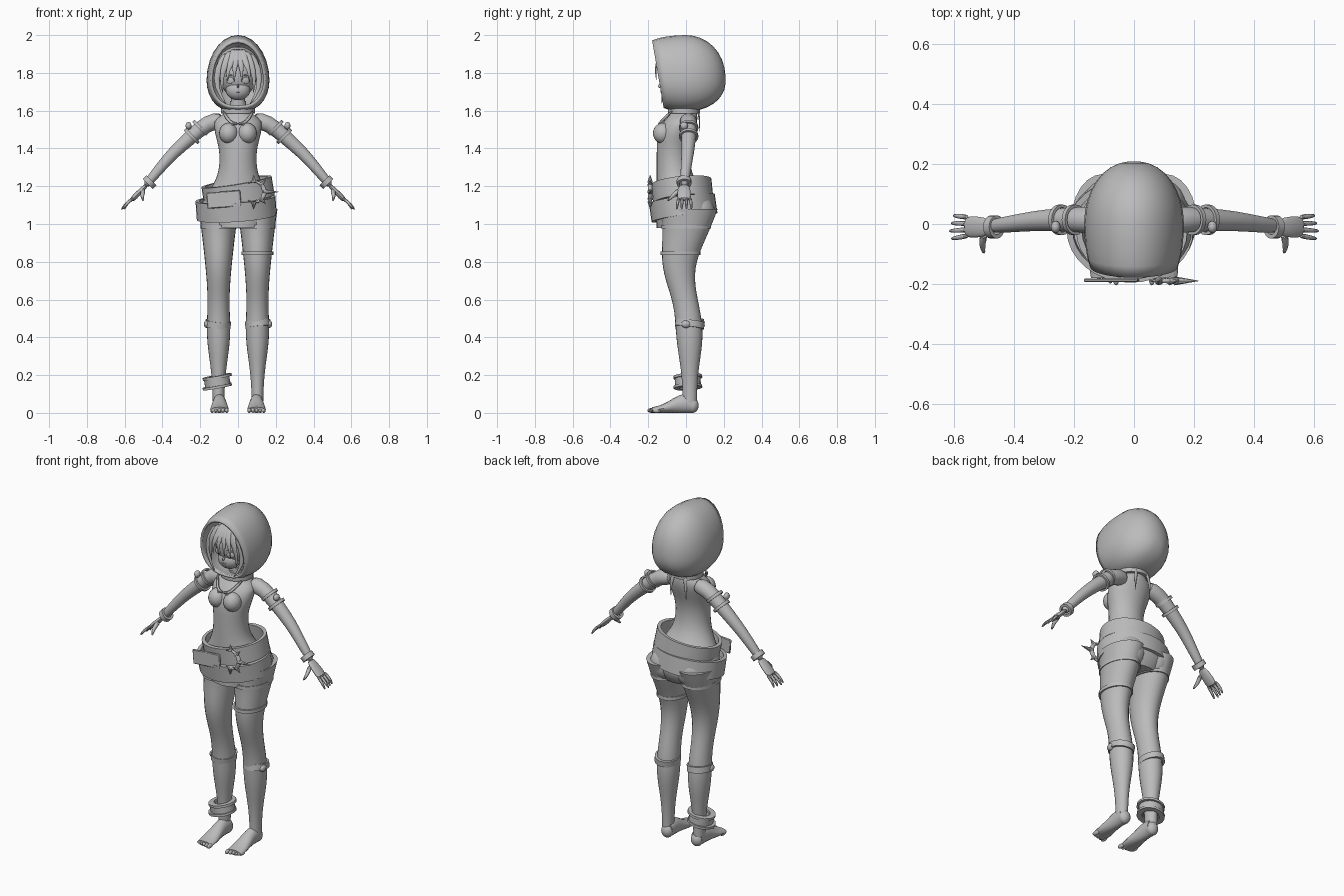
import bpy, bmesh, math
from mathutils import Vector, Euler, Matrix

cube = bpy.data.objects.get("Cube")
if cube:
    bpy.data.objects.remove(cube, do_unlink=True)

SHADE = 0.5
grey = bpy.data.materials.new("plain grey")
grey.use_nodes = True
grey.diffuse_color = (SHADE, SHADE, SHADE, 1)
grey.node_tree.nodes["Principled BSDF"].inputs["Base Color"].default_value = grey.diffuse_color
X, Y, Z = Vector((1, 0, 0)), Vector((0, 1, 0)), Vector((0, 0, 1))
parts = []


def finish(name, bm, subdiv=0):
    bmesh.ops.recalc_face_normals(bm, faces=bm.faces)
    mesh = bpy.data.meshes.new(name)
    bm.to_mesh(mesh)
    bm.free()
    mesh.materials.append(grey)
    part = bpy.data.objects.new(name, mesh)
    bpy.context.collection.objects.link(part)
    parts.append(part)
    if subdiv:
        smooth = part.modifiers.new("smooth", 'SUBSURF')
        smooth.levels = smooth.render_levels = subdiv
    return part


def steps(start, end, count):
    return [start + (end - start) * i / count for i in range(count + 1)]


def bump(value, centre, spread):
    return math.exp(-((value - centre) / spread) ** 2)


def oval(centre, u, v, sides):
    angles = steps(0, math.tau, sides)[:-1]
    return [Vector(centre) + u * math.cos(a) + v * math.sin(a) for a in angles]


def skin(name, rings, open_start=False, wrap=False, subdiv=0):
    bm = bmesh.new()
    loops = [[bm.verts.new(p) for p in ring] for ring in rings]
    if wrap:
        loops.append(loops[0])
    for low, high in zip(loops, loops[1:]):
        for i in range(len(low)):
            bm.faces.new((low[i - 1], low[i], high[i], high[i - 1]))
    if not wrap:
        bm.faces.new(loops[-1])
        if not open_start:
            bm.faces.new(loops[0])
    return finish(name, bm, subdiv)


def sweep(name, points, start, end, s=1, across=Y, flat=1, sides=8, subdiv=1):
    """Tube along points, its radius running evenly from start to end."""
    path = [Vector((s * x, y, z)) for x, y, z in points]
    rings = []
    for i, (p, radius) in enumerate(zip(path, steps(start, end, len(path) - 1))):
        along = (path[min(i + 1, len(path) - 1)] - path[max(i - 1, 0)]).normalized()
        u = (across - along * across.dot(along)).normalized()
        rings.append(oval(p, u * radius, along.cross(u) * radius * flat, sides))
    skin(name, rings, subdiv=subdiv)


def band(name, centre, rx, ry, height, thick=.012, tilt=(0, 0, 0), sides=32):
    turn = Euler(tilt).to_matrix()
    rings = []
    for inset, z in ((0, -height), (0, height), (thick, height), (thick, -height)):
        ring = oval(Z * z / 2, X * (rx - inset), Y * (ry - inset), sides)
        rings.append([turn @ p + Vector(centre) for p in ring])
    skin(name, rings, wrap=True)


def ball(name, centre, size, s=1, turn=0):
    bm = bmesh.new()
    x, y, z = centre
    place = Matrix.LocRotScale(Vector((s * x, y, z)), Euler((0, 0, s * turn)), Vector(size))
    bmesh.ops.create_uvsphere(bm, u_segments=20, v_segments=12, radius=1, matrix=place)
    finish(name, bm)


# Hood: egg-shaped loops from the leaning face opening to the rounded back
def hood_loop(turn, middle=1.76):
    size = math.cos(turn) ** (.9 if turn > 0 else .4)
    loop = []
    for p in oval((0, 0, 0), X, Z, 28):
        rise = p.z * size * (.24 if p.z > 0 else .165)
        width = abs(p.x) ** (1 if p.z > 0 else .75)
        lean = rise * min(0, math.sin(turn)) / 4
        loop.append((math.copysign(width, p.x) * size / 6, .21 * math.sin(turn) + lean, middle + rise))
    return loop


hood = skin("hood", [hood_loop(turn) for turn in steps(-.75, 1.5, 12)], open_start=True)
cloth = hood.modifiers.new("cloth", 'SOLIDIFY')
cloth.thickness = .014

# Head and hair
ball("head", (0, -.04, 1.79), (.1, .1, .12))
ball("chin", (0, -.085, 1.71), (.065, .05, .055))
ball("hair_cap", (0, -.02, 1.83), (.115, .11, .11))
ball("nose", (0, -.138, 1.73), (.006, .01, .01))
ball("mouth", (0, -.132, 1.7), (.014, .004, .003))
for i, tip in enumerate((-.055, -.02, .02, .06)):
    sweep(f"fringe_{i}", ((tip / 3, -.1, 1.93), (tip / 2, -.15, 1.87), (tip, -.165, 1.82),
                          (tip, -.155, 1.75)), .03, .002, across=X, flat=.4)


# Torso: hips, narrow waist and chest closing in to the neck
def torso_ring(z):
    width = .095 + .1 * bump(z, 1.08, .13) + .03 * bump(z, 1.52, .1)
    width *= math.sqrt(min(1, (1.61 - z) / .06))
    front = -.155 + .1 * bump(z, 1.64, .1)
    back = .015 + .135 * bump(z, 1.06, .15) + .045 * bump(z, 1.56, .12)
    return oval((0, (front + back) / 2, z), X * width, Y * (back - front) / 2, 32)


def leg_ring(z, s):
    calf = bump(z, .4, .17)
    width = .03 + .065 * z ** 2 + .02 * calf
    depth = .037 + .095 * z ** 2.5 + .022 * calf
    return oval((s * .103, .02 - .055 * bump(z, .77, .2), z), X * width, Y * depth, 24)


def foot_ring(y, s):
    height = (.025 + .075 * bump(y, 0, .11)) / 2
    width = .035 + .014 * bump(y, -.14, .08)
    return oval((s * .098, y, height), X * width, Z * height, 16)


skin("torso", [torso_ring(z) for z in steps(.98, 1.605, 30)])
sweep("neck", ((0, -.01, 1.57), (0, -.03, 1.7)), .04, .035, across=X, sides=20, subdiv=0)
band("collar", (0, -.01, 1.6), .09, .085, .03, .03)
band("choker", (0, -.02, 1.64), .043, .043, .02)

for side, s in (("left", 1), ("right", -1)):
    # Face details and locks framing the face
    ball(side + "_eye", (.043, -.13, 1.76), (.023, .005, .017), s, .35)
    sweep(side + "_brow", ((.02, -.14, 1.785), (.045, -.135, 1.79), (.07, -.115, 1.78)),
          .004, .002, s, across=Z)
    sweep(side + "_long_lock", ((.05, -.11, 1.91), (.11, -.125, 1.82), (.12, -.12, 1.72),
                                (.06, -.13, 1.63)), .03, .004, s, across=X, flat=.5)
    sweep(side + "_short_lock", ((.03, -.11, 1.92), (.07, -.15, 1.85), (.09, -.14, 1.77),
                                 (.08, -.13, 1.69)), .03, .002, s, across=X, flat=.4)

    # Chest, seat, straps and pointed ties
    ball(side + "_bust", (.05, -.122, 1.48), (.05, .053, .055), s)
    ball(side + "_buttock", (.085, .06, 1.06), (.09, .093, .1), s)
    sweep(side + "_chest_strap", ((.08, -.07, 1.6), (.06, -.115, 1.56), (.03, -.14, 1.53),
                                  (0, -.14, 1.53)), .009, .009, s)
    sweep(side + "_strap_end", ((.035, -.14, 1.54), (.015, -.15, 1.48)), .009, .001, s)
    sweep(side + "_back_tie", ((.035, .06, 1.61), (.05, .075, 1.55), (.05, .07, 1.46)),
          .018, .001, s, across=X, flat=.4)

    # Arm with bands and bracelet
    sweep(side + "_arm", ((.07, .01, 1.55), (.16, .015, 1.54), (.25, .015, 1.46), (.34, .01, 1.38),
                          (.41, 0, 1.3), (.5, -.01, 1.19)), .05, .023, s, sides=16)
    slope = (0, s * math.radians(135), 0)
    band(side + "_bracelet", (s * .468, -.01, 1.222), .037, .039, .028, .014, slope, 16)
    for i, x in enumerate((.2, .245)):
        band(f"{side}_armband_{i}", (s * x, .014, 1.71 - x), .051, .051, .016, .01, slope, 20)
    ball(side + "_armband_stud", (.262, -.01, 1.52), (.016, .02, .02), s)

    # Hand
    sweep(side + "_palm", ((.48, -.01, 1.21), (.52, -.01, 1.17), (.57, -.01, 1.12)),
          .03, .042, s, flat=.4, sides=12)
    for i in range(4):
        y = .022 - .02 * i
        reach = .62 - .008 * abs(i - 2)
        sweep(f"{side}_finger_{i}", ((.55, y, 1.14), (.59, y * 1.2, 1.11), (reach, y * 1.3, 1.075)),
              .011, .006, s)
    sweep(side + "_thumb", ((.5, -.03, 1.185), (.51, -.07, 1.15), (.5, -.1, 1.12)),
          .017, .006, s, across=Z)

    # Leg, foot and toes
    skin(side + "_leg", [leg_ring(z, s) for z in steps(.05, 1.08, 30)])
    skin(side + "_foot", [foot_ring(y, s) for y in steps(.04, -.18, 12)])
    ball(side + "_heel", (.098, .035, .04), (.035, .032, .04), s)
    for i in range(5):
        ball(f"{side}_toe_{i}", (.06 + .019 * i, .006 * i - .18, .013), (.011, .025, .013), s)
    band(side + "_short_hem", (s * .1, 0, .985), .098, .133, .02, .014)
    band(side + "_calf_band", (s * .106, .02, .47), .068, .078, .035, .014, (s * -.12, s * -.1, 0))
    ball(side + "_calf_knot", (.165, 0, .47), (.016, .025, .02), s)

# Single thigh band and the tilted anklet with two rims
band("left_thigh_band", (.103, -.03, .845), .084, .106, .02)
lean = (.05, -.18, 0)
band("anklet_core", (-.11, .01, .165), .068, .068, .045, .03, lean, 16)
for edge, rise in (("lower", -.026), ("upper", .026)):
    band(f"anklet_{edge}_rim", (-.11, .01, .165 + rise), .078, .076, .014, .03, lean, 16)

# Slanted hip belts and the flat front plate
band("lower_belt", (-.01, -.015, 1.085), .212, .176, .1, .02, (.14, -.07, 0))
band("upper_belt", (0, -.02, 1.175), .188, .16, .1, .02, (.1, -.16, 0))
bm = bmesh.new()
bmesh.ops.create_cube(bm, size=1, matrix=Matrix.LocRotScale(
    Vector((-.075, -.188, 1.13)), Euler((0, -.08, 0)), Vector((.18, .012, .085))))
bmesh.ops.bevel(bm, geom=bm.edges[:], offset=.004, segments=1, affect='EDGES')
finish("belt_plate", bm)


# Crescent buckle, open toward the plate, with pointed rays
def around(angle, radius):
    return .085 + radius * math.cos(angle), -.19, 1.17 + radius * math.sin(angle)


for half, s in (("upper", 1), ("lower", -1)):
    sweep(half + "_crescent", [around(s * a, .055) for a in steps(0, 2.2, 8)], .015, .003)
for i, angle in enumerate(steps(-1.6, 1.6, 4)):
    reach = .13 if i == 2 else .09
    sweep(f"buckle_ray_{i}", [around(angle, .05), around(angle, reach)], .015, .001, subdiv=0)

# Smooth shading with crisp edges
bpy.ops.object.select_all(action='DESELECT')
for part in parts:
    part.select_set(True)
bpy.context.view_layer.objects.active = parts[0]
bpy.ops.object.shade_smooth_by_angle(angle=math.radians(40))
